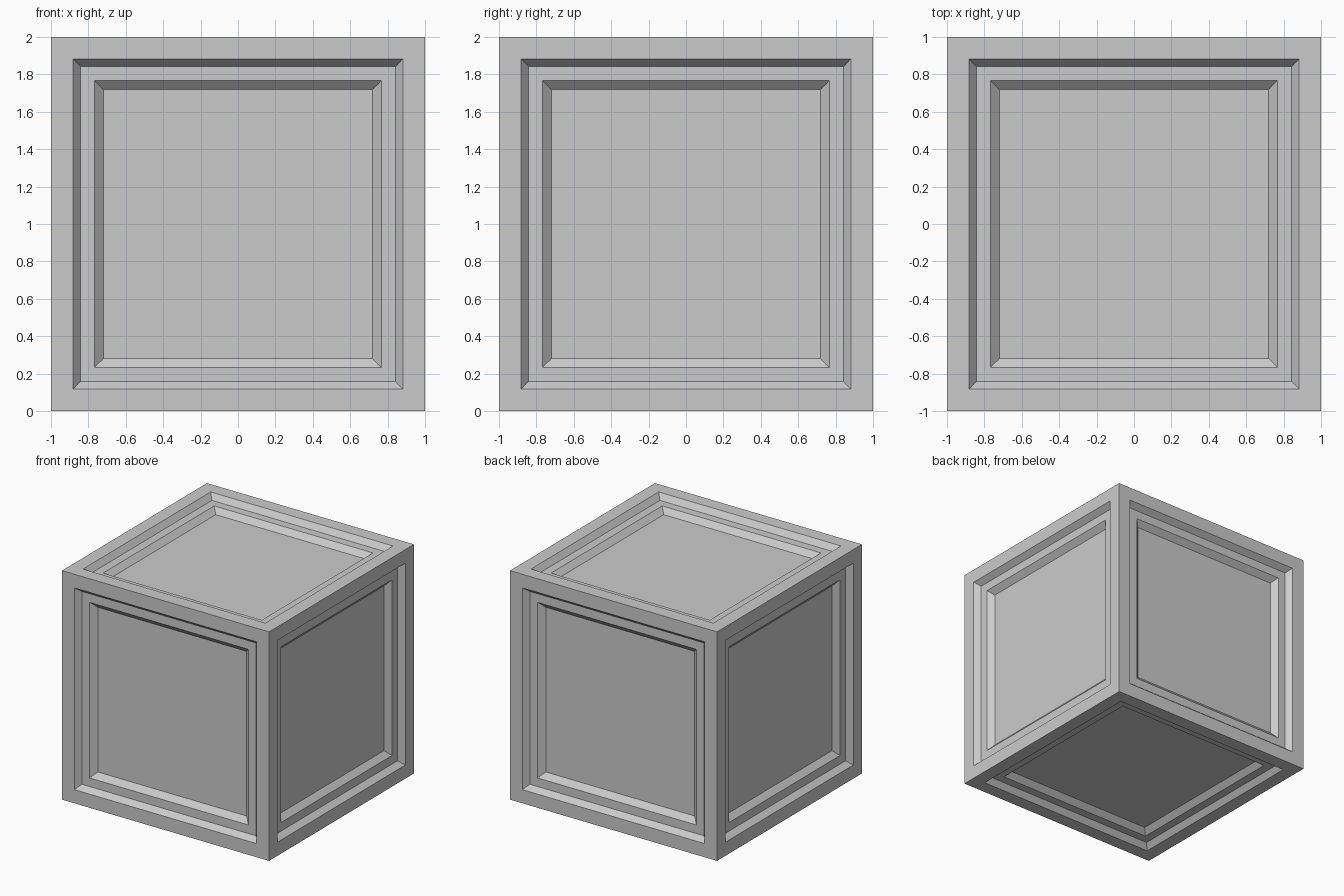
import bpy, bmesh
from mathutils import Matrix

if "Cube" in bpy.data.objects:
    bpy.data.objects.remove(bpy.data.objects["Cube"])

# Solid cube standing on the ground
bm = bmesh.new()
bmesh.ops.create_cube(bm, size=2.0, matrix=Matrix.Translation((0, 0, 1)))
bm.normal_update()
panels = list(bm.faces)

# Each side: flat border, sloped step, ledge, sloped step down to the panel
for width, depth in ((0.119, 0), (0.039, -0.048), (0.075, 0), (0.048, -0.045)):
    bmesh.ops.inset_individual(bm, faces=panels, thickness=width, depth=depth,
                               use_even_offset=True)
    bm.normal_update()

mesh = bpy.data.meshes.new("panelled_crate")
bm.to_mesh(mesh)
bm.free()
crate = bpy.data.objects.new("panelled_crate", mesh)
bpy.context.collection.objects.link(crate)
